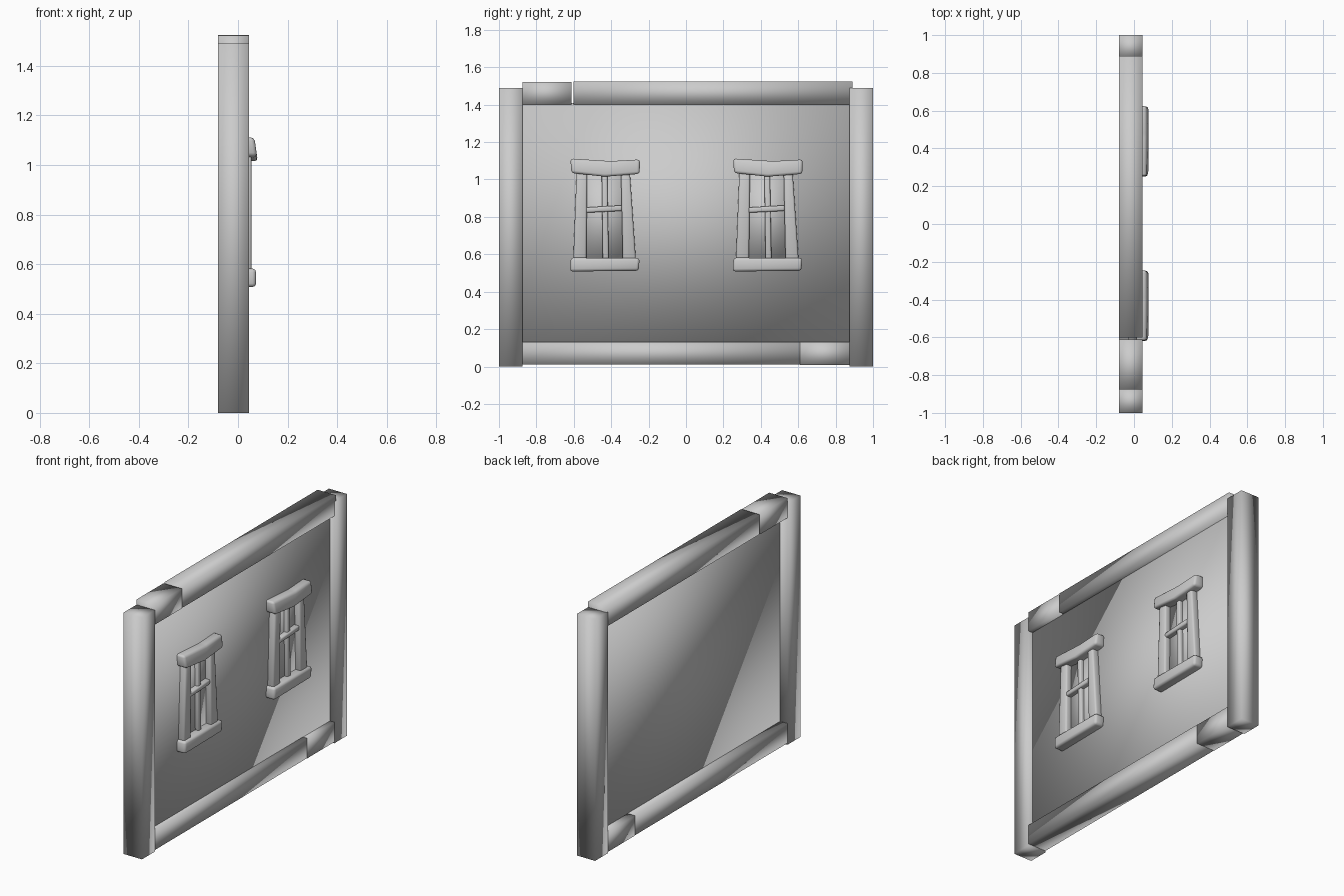
import bpy
import bmesh

cube = bpy.data.objects.get("Cube")
if cube:
    bpy.data.objects.remove(cube, do_unlink=True)

# One plain grey for everything
grey = bpy.data.materials.new("plain_grey")
grey.use_nodes = True
grey.diffuse_color = (0.6, 0.6, 0.6, 1)
grey.node_tree.nodes["Principled BSDF"].inputs["Base Color"].default_value = (0.6, 0.6, 0.6, 1)


def prism(name, outline, back, front, bevel=0.0, lean=0.0):
    """Extrude a (y, z) outline along x; lean pulls the upper front edge back."""
    bm = bmesh.new()
    low = min(z for y, z in outline)
    high = max(z for y, z in outline)
    rear = [bm.verts.new((back, y, z)) for y, z in outline]
    face = [bm.verts.new((front - lean * (z - low) / (high - low), y, z)) for y, z in outline]
    bm.faces.new(rear)
    bm.faces.new(face)
    n = len(outline)
    for i in range(n):
        j = (i + 1) % n
        bm.faces.new((rear[i], rear[j], face[j], face[i]))
    bmesh.ops.recalc_face_normals(bm, faces=bm.faces)
    if bevel:
        bmesh.ops.bevel(bm, geom=bm.edges[:], offset=bevel, segments=2,
                        profile=0.5, affect='EDGES', clamp_overlap=True)
    for f in bm.faces:
        f.smooth = True
    mesh = bpy.data.meshes.new(name)
    bm.to_mesh(mesh)
    bm.free()
    mesh.materials.append(grey)
    obj = bpy.data.objects.new(name, mesh)
    bpy.context.collection.objects.link(obj)
    return obj


def rect(y0, y1, z0, z1):
    return [(y0, z0), (y1, z0), (y1, z1), (y0, z1)]


# Timber frame around the panel
BACK, FRONT = -0.08, 0.045
prism("front_post", rect(-1, -0.875, 0, 1.49), BACK, FRONT)
prism("back_post", rect(0.875, 1, 0, 1.49), BACK, FRONT)
prism("top_beam_short", rect(-0.875, -0.612, 1.4, 1.522), BACK, FRONT)
prism("top_beam_long", rect(-0.602, 0.89, 1.402, 1.525), BACK, FRONT)
prism("bottom_beam_long", rect(-0.875, 0.61, 0.01, 0.132), BACK, FRONT)
prism("bottom_beam_short", rect(0.61, 0.875, 0.008, 0.13), BACK, FRONT)

# Recessed wall panel
WALL = 0.015
prism("wall_panel", rect(-0.88, 0.88, 0.12, 1.41), -0.03, WALL)


# Rustic windows, each part given relative to the window centre
def window(prefix, cy):
    def part(name, outline, front, bevel, lean=0.0):
        prism(prefix + name, [(cy + y, z) for y, z in outline], WALL - 0.01, front, bevel, lean)

    part("pane", rect(-0.14, 0.13, 0.55, 1.05), WALL + 0.005, 0)
    part("lintel", [(-0.18, 1.035), (0.0, 1.015), (0.185, 1.03), (0.187, 1.107),
                    (0.03, 1.098), (-0.185, 1.112)], 0.08, 0.014, 0.014)
    part("sill", [(-0.187, 0.508), (0.18, 0.512), (0.185, 0.58), (-0.183, 0.582)], 0.073, 0.014)
    part("stile_a", [(-0.17, 0.57), (-0.1, 0.57), (-0.095, 1.04), (-0.152, 1.04)], 0.055, 0.01)
    part("stile_b", [(0.095, 0.57), (0.165, 0.57), (0.133, 1.04), (0.085, 1.04)], 0.055, 0.01)
    part("mullion", [(-0.012, 0.57), (0.02, 0.57), (0.012, 1.03), (-0.018, 1.03)], 0.042, 0.007)
    part("crossbar", [(-0.11, 0.822), (0.09, 0.832), (0.09, 0.862), (-0.11, 0.85)], 0.052, 0.008)


window("front_window_", -0.433)
window("back_window_", 0.437)
